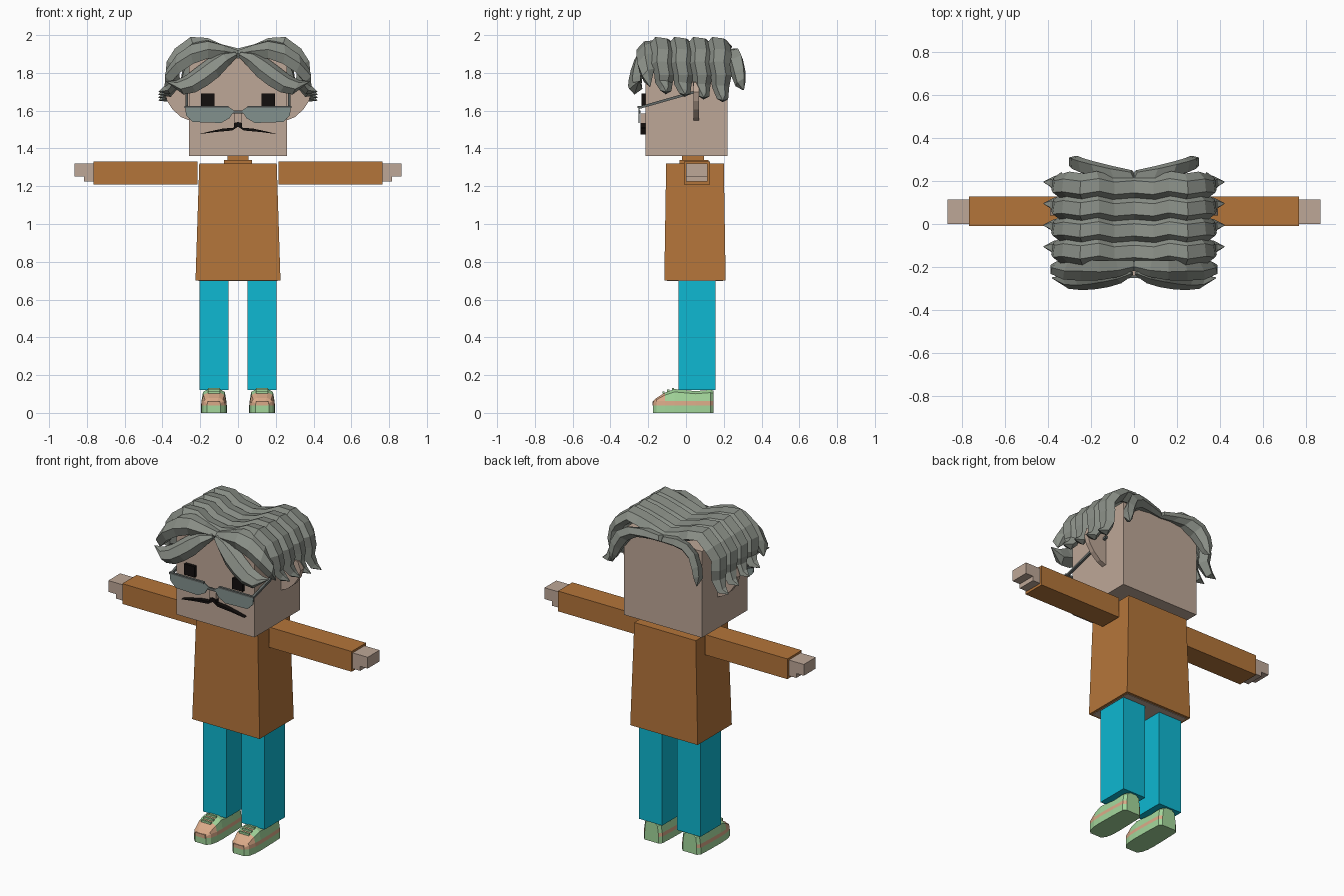
import bpy, bmesh
from mathutils import Vector

cube = bpy.data.objects.get("Cube")
if cube:
    bpy.data.objects.remove(cube)


def material(name, rgb):
    col = [((c / 255 + 0.055) / 1.055) ** 2.4 for c in rgb] + [1]
    m = bpy.data.materials.new(name)
    m.use_nodes = True
    m.diffuse_color = col
    m.node_tree.nodes["Principled BSDF"].inputs["Base Color"].default_value = col
    return m


SKIN = material("skin", (190, 167, 151))
SWEATER = material("orange brown", (180, 117, 58))
TROUSERS = material("cyan", (14, 184, 210))
HAIR = material("grey hair", (137, 142, 134))
LENS = material("tinted lens", (130, 145, 141))
FRAME = material("grey frame", (100, 106, 104))
BLACK = material("black", (18, 14, 13))
GREEN = material("pale green", (163, 214, 155))
PEACH = material("peach", (218, 170, 136))


def loft(name, rings, mats, rule=None):
    """Skin a list of equal point rings and cap both ends."""
    bm = bmesh.new()
    rows = [[bm.verts.new(p) for p in ring] for ring in rings]
    n = len(rows[0])
    for i in range(len(rows) - 1):
        for j in range(n):
            k = (j + 1) % n
            f = bm.faces.new((rows[i][j], rows[i][k], rows[i + 1][k], rows[i + 1][j]))
            if rule:
                f.material_index = rule(i, j)
    bm.faces.new(rows[0])
    bm.faces.new(rows[-1])
    bmesh.ops.recalc_face_normals(bm, faces=bm.faces)
    me = bpy.data.meshes.new(name)
    bm.to_mesh(me)
    bm.free()
    for m in mats:
        me.materials.append(m)
    ob = bpy.data.objects.new(name, me)
    bpy.context.collection.objects.link(ob)
    return ob


def rect(x0, x1, y0, y1, z):
    return [(x0, y0, z), (x1, y0, z), (x1, y1, z), (x0, y1, z)]


def box(name, x, y, z, mat):
    return loft(name, [rect(*x, *y, z[0]), rect(*x, *y, z[1])], [mat])


def prism(name, outline, y0, y1, mat, s=1):
    return loft(name, [[(s * x, y, z) for x, z in outline] for y in (y0, y1)], [mat])


def bar(name, a, b, r, mat):
    rings = [[(x + dx * r, y, z + dz * r) for dx, dz in ((-1, -1), (1, -1), (1, 1), (-1, 1))]
             for x, y, z in (a, b)]
    return loft(name, rings, [mat])


SECTION = [(-1, -0.2), (-0.5, 1), (0.45, 0.75), (1, -0.4), (0, -1.2)]


def lock(name, path, widths, thick, across, s):
    """Pointed hair lock with a ridged section; s mirrors it in x."""
    pts = [Vector(p) for p in path]
    side = Vector(across).normalized()
    rings = []
    for i, p in enumerate(pts):
        t = (pts[min(i + 1, len(pts) - 1)] - pts[max(i - 1, 0)]).normalized()
        out = t.cross(side).normalized()
        w, h = widths[i], thick * min(1, widths[i] / 0.04)
        ring = [p + side * (u * w) + out * (v * h) for u, v in SECTION]
        rings.append([(s * q.x, q.y, q.z) for q in ring])
    return loft(name, rings, [HAIR])


# Torso, open underneath to the body, and collar
loft("torso", [rect(-0.225, 0.225, -0.115, 0.21, 0.70),
               rect(-0.205, 0.205, -0.105, 0.20, 1.32)], [SWEATER])
box("torso_underside", (-0.21, 0.21), (-0.10, 0.195), (0.697, 0.703), SKIN)
box("collar", (-0.075, 0.075), (-0.035, 0.12), (1.31, 1.338), SWEATER)
box("neck", (-0.055, 0.055), (-0.02, 0.095), (1.33, 1.37), SWEATER)

# Head and nose
box("head", (-0.26, 0.26), (-0.215, 0.22), (1.36, 1.88), SKIN)
box("nose", (-0.022, 0.022), (-0.24, -0.21), (1.535, 1.585), SKIN)
box("glasses_bridge", (-0.03, 0.03), (-0.25, -0.24), (1.585, 1.60), FRAME)

EAR = [(0.25, 1.545), (0.30, 1.565), (0.345, 1.605), (0.375, 1.65), (0.39, 1.70),
       (0.37, 1.75), (0.25, 1.77)]
LENS_SHAPE = [(0.02, 1.60), (0.05, 1.62), (0.28, 1.62), (0.275, 1.575), (0.24, 1.54),
              (0.09, 1.535), (0.045, 1.56)]
MOUSTACHE = [(0.0, 1.54), (0.02, 1.535), (0.022, 1.51), (0.08, 1.505), (0.15, 1.49),
             (0.21, 1.475), (0.12, 1.487), (0.03, 1.495), (0.0, 1.515)]
SHOE = [(-0.175, 0.036, 0.06), (-0.155, 0.056, 0.08), (-0.11, 0.066, 0.108),
        (-0.06, 0.068, 0.126), (0.05, 0.066, 0.115), (0.13, 0.062, 0.122), (0.146, 0.046, 0.118)]


def shoe_ring(cx, y, w, top):
    half = [(w, 0), (w, 0.04), (w * 0.97, 0.062 * min(1, top / 0.075)),
            (w * 0.85, top * 0.88), (w * 0.45, top)]
    return [(cx + x, y, z) for x, z in half] + [(cx - x, y, z) for x, z in reversed(half)]


def shoe_colour(i, j):
    # Peach welt stripe, toe panel and tongue; the rest is green
    welt = j in (1, 7)
    toe = i < 2 and j in (2, 3, 4, 5, 6)
    tongue = i == 2 and j == 4
    return 1 if welt or toe or tongue else 0


for s, word in ((1, "left"), (-1, "right")):
    def span(a, b):
        return tuple(sorted((s * a, s * b)))

    # Limbs
    box(word + "_arm", span(0.215, 0.765), (-0.01, 0.127), (1.21, 1.332), SWEATER)
    box(word + "_hand", span(0.76, 0.865), (0, 0.113), (1.252, 1.32), SKIN)
    box(word + "_thumb", span(0.76, 0.815), (0, 0.113), (1.225, 1.252), SKIN)
    box(word + "_leg", span(0.05, 0.205), (-0.04, 0.155), (0.12, 0.71), TROUSERS)

    # Shoe with laces
    cx = s * 0.1275
    loft(word + "_shoe", [shoe_ring(cx, *st) for st in SHOE], [GREEN, PEACH], shoe_colour)
    box(word + "_shoe_toe_front", (cx - 0.033, cx + 0.033), (-0.178, -0.17), (0.038, 0.06), PEACH)
    for k in range(3):
        y = -0.125 + k * 0.025
        z = 0.102 + k * 0.009
        box(word + "_lace_%d" % (k + 1), (cx - 0.032, cx + 0.032), (y, y + 0.012), (z, z + 0.012), GREEN)

    # Face
    prism(word + "_ear", EAR, 0.04, 0.07, SKIN, s)
    box(word + "_eye", span(0.125, 0.195), (-0.235, -0.21), (1.625, 1.69), BLACK)
    prism(word + "_moustache", MOUSTACHE, -0.242, -0.21, BLACK, s)

    # Glasses
    prism(word + "_lens", LENS_SHAPE, -0.252, -0.245, LENS, s)
    bar(word + "_temple", (s * 0.272, -0.25, 1.615), (s * 0.272, 0.09, 1.712), 0.007, FRAME)
    box(word + "_rim_top", span(0.05, 0.282), (-0.256, -0.242), (1.615, 1.625), FRAME)

    # Side-to-side locks arching over the head
    for k in range(4):
        y = -0.125 + 0.1 * k
        drop = 0.015 * k
        path = [(0, y, 1.895), (0.10, y - 0.008, 1.92), (0.17, y + 0.008, 1.952),
                (0.24, y - 0.005, 1.958), (0.31, y + 0.006, 1.905), (0.345, y, 1.85),
                (0.35, y + 0.012, 1.79), (0.345, y + 0.008, 1.75 - drop / 2),
                (0.375, y + 0.018, 1.712 - drop), (0.42, y + 0.02, 1.70 - drop)]
        lock(word + "_hair_band_%d" % (k + 1), path,
             [0.06, 0.06, 0.062, 0.064, 0.062, 0.058, 0.055, 0.046, 0.03, 0.002],
             0.034, (0, 1, 0), s)

    # Fringe: upper sweep, lower sweep and cheek tuft
    lock(word + "_fringe_upper",
         [(0, -0.19, 1.90), (0.08, -0.205, 1.915), (0.16, -0.215, 1.93), (0.24, -0.215, 1.91),
          (0.31, -0.215, 1.86), (0.36, -0.20, 1.79), (0.385, -0.19, 1.73)],
         [0.025, 0.045, 0.06, 0.07, 0.065, 0.045, 0.004], 0.035, (0, 0.55, 0.83), s)
    lock(word + "_fringe_lower",
         [(0.01, -0.225, 1.90), (0.07, -0.24, 1.875), (0.13, -0.255, 1.83), (0.19, -0.265, 1.785),
          (0.25, -0.27, 1.745), (0.31, -0.265, 1.725), (0.38, -0.25, 1.755)],
         [0.015, 0.045, 0.06, 0.06, 0.055, 0.045, 0.003], 0.03, (0.45, 0.3, 0.84), s)

    # Back locks sweeping out and down
    lock(word + "_back_hair",
         [(0, 0.225, 1.89), (0.09, 0.235, 1.90), (0.17, 0.25, 1.895), (0.23, 0.265, 1.86),
          (0.265, 0.28, 1.80), (0.28, 0.29, 1.75), (0.285, 0.305, 1.71)],
         [0.03, 0.042, 0.05, 0.052, 0.046, 0.035, 0.003], 0.028, (-0.5, -0.6, -0.6), s)
